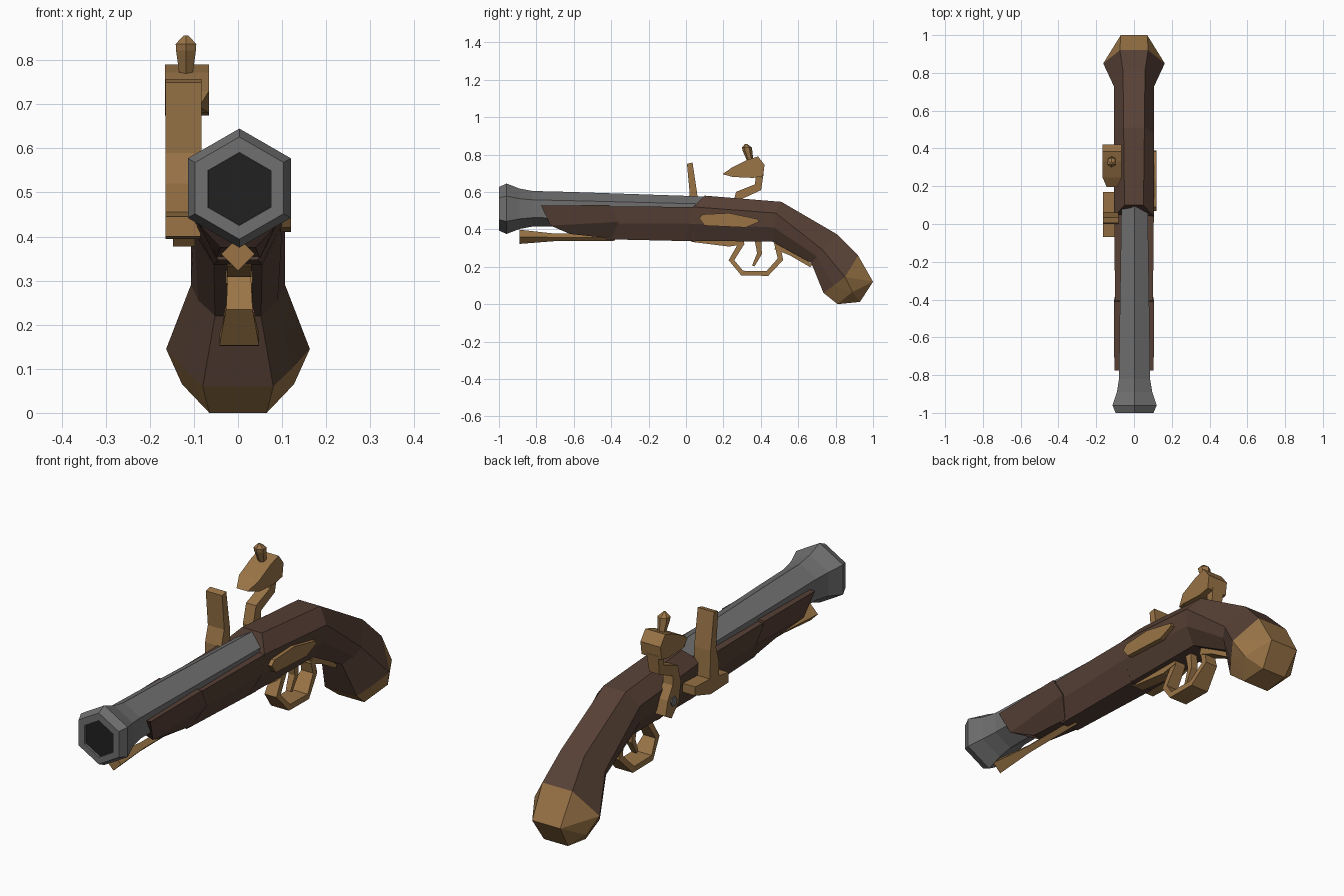
import bpy, bmesh, math
from mathutils import Vector


def mat(name, rgb):
    m = bpy.data.materials.new(name)
    m.diffuse_color = (*rgb, 1)
    return m


WOOD = mat("wood", (0.095, 0.052, 0.036))
BRASS = mat("brass", (0.32, 0.175, 0.062))
STEEL = mat("steel", (0.16, 0.16, 0.16))
BLACK = mat("bore_black", (0.015, 0.015, 0.015))


def finish(name, bm, material):
    bmesh.ops.recalc_face_normals(bm, faces=bm.faces)
    me = bpy.data.meshes.new(name)
    bm.to_mesh(me)
    bm.free()
    ob = bpy.data.objects.new(name, me)
    me.materials.append(material)
    bpy.context.collection.objects.link(ob)
    return ob


def loft(name, rings, material, cap=True):
    """Skin closed rings of equal point count."""
    bm = bmesh.new()
    vs = [[bm.verts.new(p) for p in r] for r in rings]
    n = len(rings[0])
    for a, b in zip(vs, vs[1:]):
        for i in range(n):
            j = (i + 1) % n
            bm.faces.new((a[i], a[j], b[j], b[i]))
    if cap:
        bm.faces.new(vs[0])
        bm.faces.new(vs[-1])
    return finish(name, bm, material)


def prism(name, pts, cx, hw, material):
    """Side outline (y, z[, half width]) given thickness across x."""
    sides = [[(cx + s * (p[2] if len(p) > 2 else hw), p[0], p[1]) for p in pts]
             for s in (-1, 1)]
    return loft(name, sides, material)


def strip(name, path, cx, material):
    """Flat bar following a side path of (y, z, thickness, half width)."""
    rings = []
    for i, (y, z, t, hw) in enumerate(path):
        a, b = path[max(i - 1, 0)], path[min(i + 1, len(path) - 1)]
        d = Vector((b[0] - a[0], b[1] - a[1])).normalized()
        ny, nz = -d.y * t / 2, d.x * t / 2
        rings.append([(cx - hw, y + ny, z + nz), (cx + hw, y + ny, z + nz),
                      (cx + hw, y - ny, z - nz), (cx - hw, y - ny, z - nz)])
    return loft(name, rings, material)


def mirror_ring(rows):
    """Rows (y, z, half width) from top to bottom, mirrored in x."""
    return ([(w, y, z) for y, z, w in rows] +
            [(-w, y, z) for y, z, w in reversed(rows)])


def ngon(n, r, y, z, cx=0.0):
    return [(cx + r * math.sin(2 * math.pi * i / n), y,
             z + r * math.cos(2 * math.pi * i / n)) for i in range(n)]


# Hexagonal barrel with flared muzzle and recessed bore
barrel = [(-0.96, 0.083, 0.508), (-1.0, 0.083, 0.508), (-1.0, 0.116, 0.51),
          (-0.96, 0.135, 0.51), (-0.89, 0.108, 0.51), (-0.82, 0.095, 0.51),
          (-0.62, 0.093, 0.507), (0.12, 0.08, 0.495)]
loft("barrel", [ngon(6, r, y, z, 0.003) for y, r, z in barrel], STEEL)
loft("bore", [ngon(6, 0.0825, y, 0.508, 0.003) for y in (-0.965, -0.99)], BLACK)

# Grip
butt = [(0.92, 0.26, 0.075), (0.85, 0.145, 0.163),
        (0.79, 0.10, 0.122), (0.735, 0.06, 0.08)]
grip = [
    [(0.10, 0.58, 0.05), (0.04, 0.52, 0.105), (0.02, 0.43, 0.10), (0.0, 0.338, 0.055)],
    [(0.51, 0.547, 0.055), (0.48, 0.487, 0.107), (0.47, 0.41, 0.10), (0.46, 0.335, 0.055)],
    [(0.81, 0.372, 0.058), (0.73, 0.29, 0.107), (0.70, 0.255, 0.09), (0.67, 0.22, 0.052)],
    butt]
loft("grip", [mirror_ring(r) for r in grip], WOOD)

# Pommel cap
bm = bmesh.new()
for p in mirror_ring(butt + [(1.0, 0.12, 0.07), (0.89, 0.065, 0.127),
                             (0.93, 0.012, 0.06), (0.81, 0.0, 0.065)]):
    bm.verts.new(p)
bmesh.ops.convex_hull(bm, input=bm.verts)
finish("pommel_cap", bm, BRASS)

# Fore stock and its raised front sleeve
loft("fore_stock", [mirror_ring(r) for r in (
    [(-0.43, 0.522, 0.10), (-0.42, 0.43, 0.085), (-0.43, 0.347, 0.045)],
    [(0.05, 0.52, 0.105), (0.05, 0.43, 0.10), (0.05, 0.336, 0.055)])], WOOD)
loft("fore_sleeve", [mirror_ring(r) for r in (
    [(-0.775, 0.527, 0.104), (-0.725, 0.42, 0.082), (-0.62, 0.375, 0.04)],
    [(-0.41, 0.53, 0.107), (-0.36, 0.44, 0.096), (-0.40, 0.352, 0.05)])], WOOD)

# Ramrod with flared tip
loft("ramrod", [ngon(4, r, y, z) for y, r, z in (
    (-0.89, 0.038, 0.36), (-0.70, 0.02, 0.357), (-0.38, 0.018, 0.357))], BRASS)

# Side plate
prism("side_plate", [(0.07, 0.46), (0.10, 0.42), (0.32, 0.41), (0.39, 0.44),
                     (0.385, 0.455), (0.23, 0.487), (0.09, 0.48)],
      0.102, 0.018, BRASS)

# Trigger guard, front tang, rear tang and trigger
strip("trigger_guard", [(0.30, 0.33, 0.03, 0.025), (0.243, 0.235, 0.03, 0.03),
                        (0.30, 0.166, 0.027, 0.045), (0.435, 0.164, 0.027, 0.045),
                        (0.505, 0.24, 0.03, 0.03), (0.485, 0.33, 0.03, 0.025)],
      0.003, BRASS)
prism("guard_front_tang", [(0.02, 0.345), (0.03, 0.333), (0.23, 0.308), (0.31, 0.32),
                           (0.31, 0.345)], 0.003, 0.028, BRASS)
strip("guard_rear_tang", [(0.48, 0.31, 0.035, 0.03), (0.56, 0.275, 0.03, 0.03),
                          (0.67, 0.205, 0.018, 0.02)], 0.003, BRASS)
strip("trigger", [(0.385, 0.34, 0.035, 0.018), (0.393, 0.27, 0.026, 0.016),
                  (0.36, 0.205, 0.014, 0.012)], 0.003, BRASS)

# Priming pan and frizzen on the left side
prism("pan", [(-0.07, 0.40), (0.06, 0.395), (0.17, 0.43), (0.17, 0.47),
              (0.06, 0.465), (-0.07, 0.445)], -0.125, 0.04, BRASS)
prism("frizzen", [(0.0, 0.43), (0.065, 0.43), (0.06, 0.59), (0.035, 0.757),
                  (0.005, 0.75), (0.02, 0.59), (0.0, 0.52)], -0.124, 0.041, BRASS)

# Hammer arm, jaws, jaw screw and pivot
strip("hammer_arm", [(0.335, 0.39, 0.05, 0.025), (0.30, 0.45, 0.085, 0.025),
                     (0.275, 0.52, 0.06, 0.025), (0.285, 0.582, 0.05, 0.025),
                     (0.385, 0.625, 0.045, 0.025), (0.395, 0.70, 0.04, 0.03)],
      -0.122, BRASS)
prism("hammer_jaws", [(0.195, 0.695, 0.028), (0.245, 0.73), (0.33, 0.772), (0.385, 0.79),
                      (0.42, 0.745), (0.412, 0.685), (0.36, 0.675), (0.25, 0.68)],
      -0.116, 0.05, BRASS)
loft("jaw_screw", [[(x, y + (z - zc) * 0.3, z) for x, y, z in
                    [(-0.118 + r * math.sin(k * math.pi / 3),
                      yc + r * math.cos(k * math.pi / 3), zc) for k in range(6)]]
                   for yc, zc, r in ((0.345, 0.76, 0.016), (0.328, 0.822, 0.026),
                                     (0.326, 0.837, 0.027), (0.321, 0.856, 0.006))], BRASS)
loft("hammer_pivot", [[(x, 0.30 + 0.022 * math.cos(k * math.pi / 3),
                        0.45 + 0.022 * math.sin(k * math.pi / 3)) for k in range(6)]
                      for x in (-0.09, -0.152)], STEEL)
